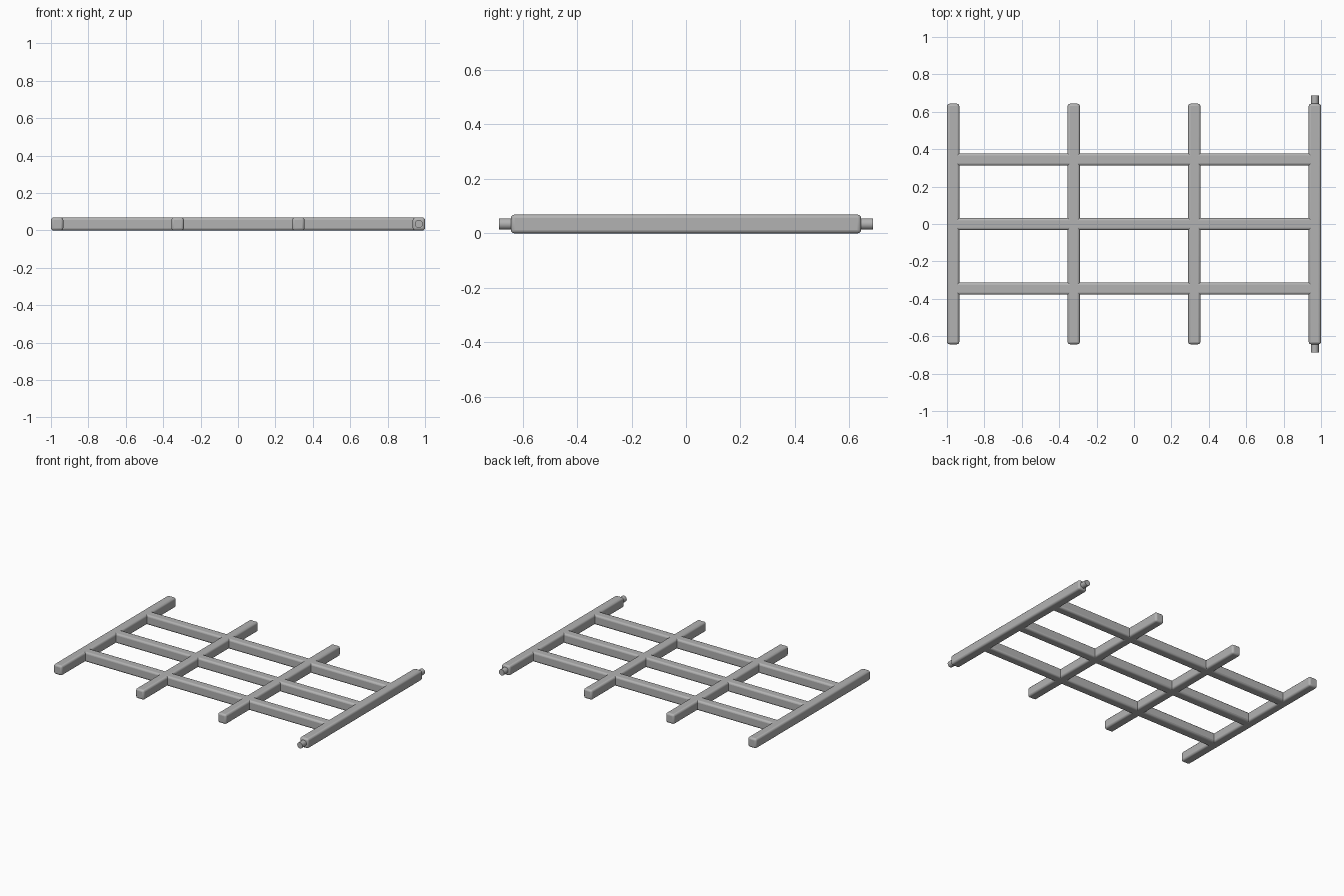
import bpy
from math import radians

cube = bpy.data.objects.get("Cube")
if cube:
    bpy.data.objects.remove(cube, do_unlink=True)

T = 0.066          # bar thickness
H = 0.069          # bar height
BAR_X = 0.967      # outer upright centre
BAR_LEN = 1.286
RAIL_Y = 0.345

metal = bpy.data.materials.new("grey_metal")
metal.use_nodes = True
grey = (0.45, 0.45, 0.45, 1)
metal.diffuse_color = grey
metal.node_tree.nodes["Principled BSDF"].inputs["Base Color"].default_value = grey


def finish(obj, name, bevel):
    """Name, colour, round the edges and shade a part."""
    obj.name = name
    obj.data.materials.append(metal)
    if bevel:
        mod = obj.modifiers.new("rounded_edges", 'BEVEL')
        mod.width = bevel
        mod.segments = 3
    bpy.ops.object.shade_smooth_by_angle(angle=radians(35))
    return obj


def bar(name, x, y, size_x, size_y):
    bpy.ops.mesh.primitive_cube_add(size=1, location=(x, y, H / 2))
    obj = bpy.context.object
    obj.scale = (size_x, size_y, H)
    bpy.ops.object.transform_apply(location=False, rotation=False, scale=True)
    return finish(obj, name, 0.013)


# Bars running front to back
names = ("right_end_bar", "right_inner_bar", "left_inner_bar", "left_end_bar")
for i, name in enumerate(names):
    bar(name, BAR_X * (2 * i / 3 - 1), 0, T, BAR_LEN)

# Rails running side to side, ending inside the end bars
for name, side in (("front_rail", -1), ("middle_rail", 0), ("back_rail", 1)):
    bar(name, 0, side * RAIL_Y, 2 * BAR_X, T)

# Hinge pins on both ends of the left end bar
for name, side in (("front_hinge_pin", -1), ("back_hinge_pin", 1)):
    bpy.ops.mesh.primitive_cylinder_add(
        vertices=32, radius=0.021, depth=0.08,
        location=(BAR_X, side * 0.647, H / 2), rotation=(radians(90), 0, 0))
    finish(bpy.context.object, name, 0)
